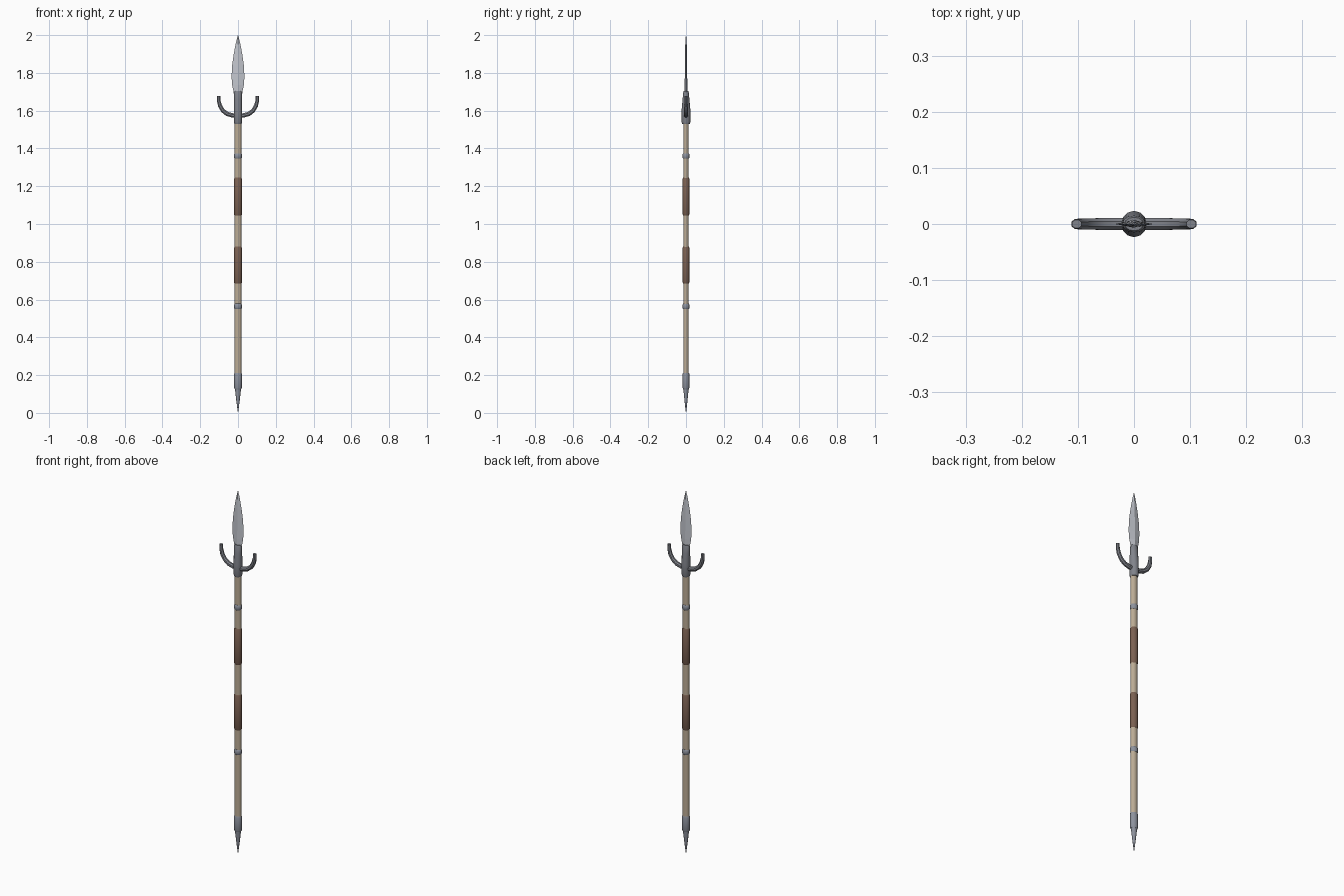
import bpy, bmesh
from math import cos, sin, pi
from mathutils import Vector

if "Cube" in bpy.data.objects:
    bpy.data.objects.remove(bpy.data.objects["Cube"])


def material(name, rgb):
    m = bpy.data.materials.new(name)
    m.diffuse_color = (*rgb, 1)
    m.use_nodes = True
    m.node_tree.nodes["Principled BSDF"].inputs["Base Color"].default_value = m.diffuse_color
    return m


STEEL = material("steel", (0.55, 0.57, 0.62))
IRON = material("iron", (0.22, 0.23, 0.26))
BAND = material("band_iron", (0.27, 0.29, 0.34))
WOOD = material("wood", (0.50, 0.41, 0.30))
LEATHER = material("leather", (0.20, 0.12, 0.085))


def loft(name, rings, mat, smooth=40):
    """Skin equal-length rings of points and cap both ends."""
    bm = bmesh.new()
    vs = [[bm.verts.new(p) for p in r] for r in rings]
    n = len(vs[0])
    for a, b in zip(vs, vs[1:]):
        for i in range(n):
            j = (i + 1) % n
            bm.faces.new((a[i], a[j], b[j], b[i]))
    bm.faces.new(vs[0][::-1])
    bm.faces.new(vs[-1])
    bmesh.ops.remove_doubles(bm, verts=bm.verts, dist=1e-5)
    bmesh.ops.recalc_face_normals(bm, faces=bm.faces)
    me = bpy.data.meshes.new(name)
    bm.to_mesh(me)
    bm.free()
    ob = bpy.data.objects.new(name, me)
    bpy.context.collection.objects.link(ob)
    me.materials.append(mat)
    if smooth:
        bpy.ops.object.select_all(action='DESELECT')
        ob.select_set(True)
        bpy.context.view_layer.objects.active = ob
        bpy.ops.object.shade_smooth_by_angle(angle=smooth * pi / 180)
    return ob


def turned(name, profile, mat, n=12, smooth=40):
    """Elliptical column from (z, half width x, half width y) stations."""
    return loft(name, [[(rx * cos(2 * pi * i / n), ry * sin(2 * pi * i / n), z)
                        for i in range(n)] for z, rx, ry in profile], mat, smooth)


# Wooden shaft, slightly flattened front to back
turned("shaft", [(0.15, 0.0185, 0.0145), (1.56, 0.0185, 0.0145)], WOOD)

# Leather grips and metal bands with bevelled rims
def sleeve(name, z0, z1, rx, ry, bevel, mat):
    turned(name, [(z0, rx - 0.003, ry - 0.003), (z0 + bevel, rx, ry),
                  (z1 - bevel, rx, ry), (z1, rx - 0.003, ry - 0.003)], mat)


for label, z0, z1 in (("upper", 1.045, 1.245), ("lower", 0.685, 0.88)):
    sleeve(label + "_grip", z0, z1, 0.021, 0.018, 0.006, LEATHER)
for label, z in (("upper", 1.36), ("lower", 0.564)):
    sleeve(label + "_band", z - 0.014, z + 0.014, 0.0205, 0.018, 0.004, BAND)

# Butt cap and ground spike
turned("butt_cap", [(0.125, 0.017, 0.015), (0.133, 0.021, 0.018),
                    (0.205, 0.021, 0.018), (0.211, 0.019, 0.016)], BAND)
turned("butt_spike", [(0.0, 0.0005, 0.0005), (0.06, 0.0085, 0.0075),
                      (0.13, 0.0165, 0.0145)], BAND)

# Head socket
turned("socket", [(1.53, 0.019, 0.020), (1.54, 0.022, 0.0235), (1.60, 0.0225, 0.0235),
                  (1.66, 0.0215, 0.018), (1.695, 0.021, 0.015), (1.703, 0.017, 0.012)],
       IRON)

# Leaf blade with a central ridge
turned("blade", [(1.64, 0.020, 0.008), (1.70, 0.023, 0.0075), (1.735, 0.031, 0.007),
                 (1.78, 0.034, 0.0065), (1.84, 0.031, 0.006), (1.90, 0.0225, 0.005),
                 (1.95, 0.013, 0.004), (1.98, 0.006, 0.003), (2.0, 0.0005, 0.0005)],
       STEEL, n=4, smooth=0)

# Pair of upward-curving hooks
PATH = [(0.0, 1.574, 0.0125), (0.03, 1.575, 0.0125), (0.058, 1.583, 0.0125),
        (0.080, 1.600, 0.012), (0.095, 1.625, 0.0115), (0.102, 1.652, 0.0105),
        (0.102, 1.678, 0.009)]
for label, side in (("right", 1), ("left", -1)):
    rings = []
    for i, (x, z, r) in enumerate(PATH):
        a, b = PATH[max(i - 1, 0)], PATH[min(i + 1, len(PATH) - 1)]
        t = Vector((b[0] - a[0], 0, b[1] - a[1])).normalized()
        nrm = Vector((-t.z, 0, t.x))
        ring = []
        for k in range(8):
            ang = 2 * pi * (k + 0.5) / 8
            p = Vector((x, 0, z)) + nrm * r * cos(ang) + Vector((0, r * 0.9 * sin(ang), 0))
            ring.append((side * p.x, p.y, p.z))
        rings.append(ring)
    loft(label + "_hook", rings, IRON)
